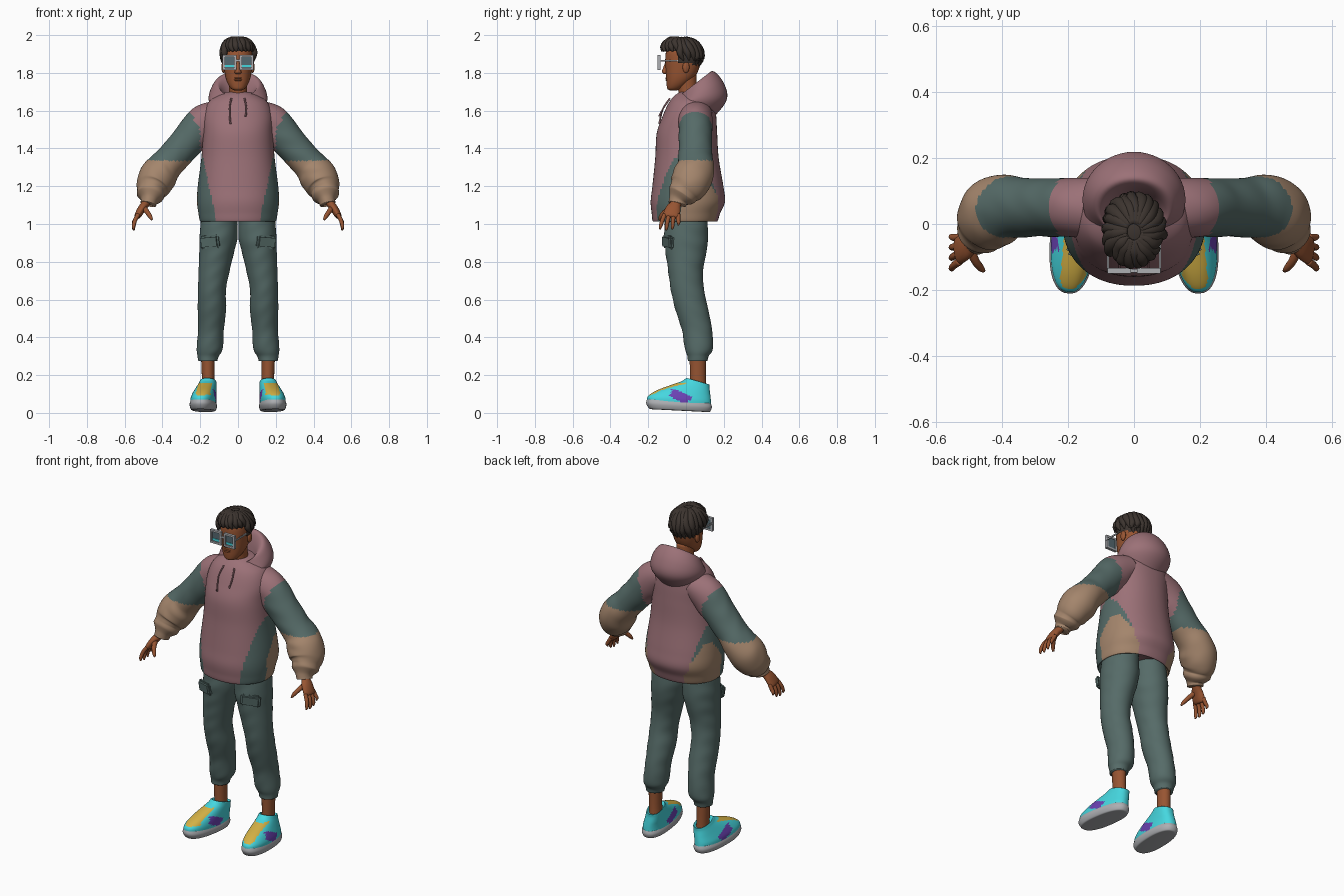
import bpy, bmesh, math, random
from mathutils import Vector, Matrix

random.seed(4)
start_cube = bpy.data.objects.get("Cube")
if start_cube:
    bpy.data.objects.remove(start_cube, do_unlink=True)


def material(name, *rgb):
    mat = bpy.data.materials.new(name)
    mat.use_nodes = True
    mat.diffuse_color = (*rgb, 1)
    mat.node_tree.nodes["Principled BSDF"].inputs["Base Color"].default_value = (*rgb, 1)
    return mat


PINK = material("dusty pink", .33, .165, .185)
TEAL = material("grey teal", .092, .147, .138)
TAN = material("tan", .37, .235, .15)
SKIN = material("brown skin", .31, .09, .032)
HAIR = material("dark hair", .045, .034, .028)
CYAN = material("cyan", .06, .68, .74)
YELLOW = material("yellow", .66, .44, .06)
PURPLE = material("purple", .15, .055, .46)
GREY = material("light grey", .42, .43, .45)
LENS = material("dark lens", .09, .14, .16)
SIDES = (("left", 1), ("right", -1))


def finish(name, bm, mats, rule=None, smooth=True):
    mesh = bpy.data.meshes.new(name)
    bm.normal_update()
    for face in bm.faces:
        face.smooth = smooth
        if rule:
            face.material_index = rule(face.calc_center_median())
    bm.to_mesh(mesh)
    bm.free()
    for mat in mats:
        mesh.materials.append(mat)
    obj = bpy.data.objects.new(name, mesh)
    bpy.context.collection.objects.link(obj)
    return obj


def spline(rows, steps):
    """Catmull-Rom interpolation of rows of numbers."""
    out = []
    last = len(rows) - 1
    for i in range(last):
        a, b, c, d = (rows[max(0, min(last, i + k))] for k in (-1, 0, 1, 2))
        for j in range(steps):
            t = j / steps
            out.append([q + .5 * t * (r - p + t * (2*p - 5*q + 4*r - s + t * (3*(q - r) + s - p)))
                        for p, q, r, s in zip(a, b, c, d)])
    return out + [list(rows[-1])]


def loft(name, rows, mats, rule=None, level=False, sides=32, steps=4, power=2, ref=(0, 1, 0),
         folds=0, yaw=None):
    """Skin over elliptical rings: x, y, z, radius, radius and, when level, tilt."""
    rows = spline(rows, steps)
    bm = bmesh.new()
    rings = []
    for i, row in enumerate(rows):
        center = Vector(row[:3])
        if level:
            tilt = row[5] if len(row) > 5 else 0
            u, v = Vector((1, 0, 0)), Vector((0, math.cos(tilt), math.sin(tilt)))
        else:
            t = Vector(rows[min(i + 1, len(rows) - 1)][:3]) - Vector(rows[max(i - 1, 0)][:3])
            u = Vector(ref).cross(t).normalized()
            v = t.cross(u).normalized()
        ring = []
        for k in range(sides):
            a = math.tau * k / sides
            c, s = math.cos(a), math.sin(a)
            c, s = (math.copysign(abs(w) ** (2 / power), w) for w in (c, s))
            wave = 1 + folds * math.sin(center.z * 70 + 2 * math.sin(a * 2)) * (1 + math.sin(a * 3))
            ring.append(bm.verts.new(center + (u * c * row[3] + v * s * row[4]) * wave))
        rings.append(ring)
    for low, high in zip(rings, rings[1:]):
        for k in range(sides):
            n = (k + 1) % sides
            bm.faces.new((low[k], low[n], high[n], high[k]))
    bm.faces.new(rings[0][::-1])
    bm.faces.new(rings[-1])
    obj = finish(name, bm, mats, rule)
    if yaw:
        pivot = Matrix.Translation(yaw[1])
        obj.data.transform(pivot @ Matrix.Rotation(yaw[0], 4, "Z") @ pivot.inverted())
    return obj


def mirrored(rows, s):
    return [(row[0] * s, *row[1:]) for row in rows]


def ball(name, center, size, mat, cut=None):
    bm = bmesh.new()
    bmesh.ops.create_uvsphere(bm, u_segments=32, v_segments=20, radius=1)
    bm.transform(Matrix.Translation(center) @ Matrix.Diagonal((*size, 1)))
    if cut:
        bmesh.ops.delete(bm, geom=[v for v in bm.verts if cut(v.co)], context="VERTS")
    return finish(name, bm, [mat])


def box(name, center, size, mat, bevel=0):
    bm = bmesh.new()
    bmesh.ops.create_cube(bm, size=1)
    bm.transform(Matrix.Translation(center) @ Matrix.Diagonal((*size, 1)))
    if bevel:
        bmesh.ops.bevel(bm, geom=bm.edges[:], offset=bevel, segments=2, affect="EDGES")
    return finish(name, bm, [mat], smooth=False)


# Hoodie body with teal side panels and tan lower patches
def body_colour(p):
    if abs(p.x) > .1 and p.z < 1.25 - 1.5 * max(0, abs(p.y - .07) - .03) and abs(p.y - .07) < .1:
        return 2
    return int(p.z < 1.46 and abs(p.x) > .115 + (p.z - 1.02) * .21)


loft("hoodie_body", [
    (0, 0, 1.06, .17, .14), (0, -.005, 1.012, .198, .168), (0, 0, 1.06, .21, .182),
    (0, .01, 1.12, .217, .197), (0, .01, 1.2, .213, .188), (0, .005, 1.35, .194, .168),
    (0, .005, 1.48, .185, .16), (0, .018, 1.57, .184, .142), (0, .03, 1.64, .16, .122),
    (0, .035, 1.68, .11, .095), (0, .03, 1.7, .06, .06)],
    [PINK, TEAL, TAN], body_colour, level=True, sides=96, steps=8, power=2.2)

# Hood resting on the shoulders, open at the neck
loft("hood", [
    (0, .045, 1.585, .12, .11, -.1), (0, .07, 1.645, .153, .147, .1),
    (0, .072, 1.69, .152, .14, .4), (0, .058, 1.735, .128, .118, .62),
    (0, .042, 1.738, .106, .104, .65), (0, .025, 1.7, .086, .088, .5),
    (0, .015, 1.63, .07, .07, .2)], [PINK], level=True, sides=48, steps=6)

for side, s in SIDES:
    length = 1.53 if s < 0 else 1.57
    loft(side + "_drawstring", [(s * .035, -.085, 1.665, .005, .005), (s * .045, -.122, 1.61, .004, .004),
                                (s * .04, -.142, length, .005, .005)], [PINK], sides=8)

    # Puffed sleeves
    def sleeve_colour(p):
        if abs(p.x) < .2 + .6 * max(0, p.z - 1.5):
            return 0
        return 2 if p.z < 1.335 + .02 * (abs(p.x) - .36) else 1

    loft(side + "_sleeve", mirrored([
        (.1, .05, 1.58, .08, .09), (.18, .05, 1.53, .1, .09), (.26, .05, 1.445, .09, .088),
        (.34, .05, 1.355, .085, .09), (.39, .05, 1.3, .09, .1), (.425, .035, 1.25, .1, .107),
        (.45, .01, 1.2, .09, .1), (.46, -.01, 1.172, .074, .083), (.464, -.025, 1.15, .072, .076),
        (.47, -.04, 1.125, .046, .052), (.475, -.046, 1.105, .042, .047)], s),
        [PINK, TEAL, TAN], sleeve_colour, sides=64, steps=8, folds=.008)

    # Hands
    loft(side + "_palm", mirrored([
        (.468, -.035, 1.15, .026, .03), (.488, -.052, 1.11, .022, .028),
        (.51, -.068, 1.08, .021, .04), (.53, -.078, 1.045, .018, .044),
        (.535, -.08, 1.035, .01, .035)], s), [SKIN], sides=20)
    for i, finger in enumerate(("index", "middle", "ring", "little")):
        y = -.113 + .024 * i
        tip = (.972, .966, .972, .992)[i]
        loft(f"{side}_{finger}_finger", mirrored([
            (.528, y, 1.05, .011, .012), (.545, y - .012 + .004 * i, 1.02, .011, .011),
            (.553, y - .022 + .008 * i, tip + .015, .009, .009),
            (.55, y - .024 + .008 * i, tip, .004, .004)], s), [SKIN], sides=12)
    loft(side + "_thumb", mirrored([
        (.497, -.075, 1.085, .015, .015), (.482, -.11, 1.065, .013, .013),
        (.465, -.133, 1.04, .011, .011), (.455, -.142, 1.022, .005, .005)], s), [SKIN], sides=12)

    # Trousers and pocket flaps
    loft(side + "_trouser_leg", mirrored([
        (.16, .062, .275, .05, .052), (.158, .064, .3, .056, .056), (.15, .068, .34, .069, .074),
        (.143, .058, .44, .068, .08), (.138, .03, .55, .075, .087), (.138, .008, .65, .074, .088),
        (.127, -.002, .75, .082, .092), (.113, 0, .85, .092, .108), (.104, 0, .92, .1, .116),
        (.1, 0, 1, .098, .114), (.095, 0, 1.07, .09, .105)], s),
        [TEAL], level=True, sides=40, steps=6, folds=.007)
    flap = box(side + "_pocket_flap", (0, 0, 0), (.11, .03, .07), TEAL, .01)
    flap.location = (s * .15, -.095, .905)
    flap.rotation_euler = (.1, s * .08, s * .42)

    # Ankles and running shoes
    loft(side + "_ankle", mirrored([
        (.155, .065, .1, .036, .045), (.158, .063, .18, .033, .042), (.16, .062, .3, .036, .043)], s),
        [SKIN], level=True, sides=20)

    def shoe_colour(p):
        across = abs(abs(p.x) - .165)
        if across < .038 and p.z > .095 and p.y < .005 and p.z < .158:
            return 1
        if p.z < .125 and abs(p.y + .03 + .9 * (p.z - .08)) < .035 + .02 * math.sin(p.z * 90):
            return 2
        return 0

    turn = (s * .09, Vector((s * .165, .06, 0)))
    loft(side + "_shoe_sole", mirrored([
        (.175, -.035, .012, .052, .15, -.05), (.175, -.035, .016, .063, .163, -.05),
        (.175, -.038, .04, .07, .175, -.06), (.175, -.038, .062, .064, .17, -.07)], s),
        [GREY], level=True, sides=48, power=2.4, yaw=turn)
    loft(side + "_shoe_upper", mirrored([
        (.175, -.038, .05, .066, .171, -.07), (.174, -.036, .075, .066, .168, -.08),
        (.17, -.015, .1, .061, .146, -.12), (.165, .022, .125, .054, .108, -.2),
        (.16, .052, .15, .047, .075, -.25), (.158, .064, .167, .042, .063, -.28),
        (.158, .064, .155, .034, .05, -.25)], s),
        [CYAN, YELLOW, PURPLE], shoe_colour, level=True, sides=64, steps=6, power=2.3, yaw=turn)

# Head, neck and face
loft("neck", [(0, .02, 1.6, .055, .055), (0, .01, 1.7, .048, .05), (0, 0, 1.79, .05, .055)],
     [SKIN], level=True)
loft("head", [
    (0, -.066, 1.708, .02, .022), (0, -.062, 1.716, .036, .037), (0, -.047, 1.74, .053, .056),
    (0, -.03, 1.775, .066, .075), (0, -.02, 1.82, .073, .088), (0, -.016, 1.87, .077, .094),
    (0, -.015, 1.92, .074, .088), (0, -.015, 1.965, .045, .055)], [SKIN], level=True, power=2.2)
loft("nose", [(0, -.1, 1.86, .008, .008), (0, -.108, 1.825, .012, .014), (0, -.111, 1.803, .018, .016),
              (0, -.105, 1.793, .01, .008)], [SKIN], level=True, sides=16)
for lip, z in (("upper_lip", 1.772), ("lower_lip", 1.762)):
    ball(lip, (0, -.098, z), (.023, .011, .006), SKIN)
for side, s in SIDES:
    ball(side + "_ear", (s * .077, 0, 1.83), (.011, .018, .03), SKIN)


# Hair cap with swept locks
def off_hairline(p):
    return p.z < (1.905 if p.y < -.06 else 1.84 if p.y < .02 else 1.775)


ball("hair_cap", (0, -.022, 1.885), (.089, .107, .102), HAIR, off_hairline)
for i in range(22):
    a = math.tau * i / 22
    front = -math.sin(a)
    end = -.55 if front < -.5 else -.2 if front < .35 else .3
    path = []
    for k in range(5):
        t = k / 4
        e = 1.35 + (end - 1.35) * t
        twist = a + .35 * t + random.uniform(-.06, .06)
        grow = 1 + .1 * math.sin(t * 3) * max(0, front)
        radius = (.012, .019, .02, .016, .004)[k] * random.uniform(.9, 1.15)
        path.append((.086 * grow * math.cos(e) * math.cos(twist),
                     -.024 + .108 * grow * math.cos(e) * math.sin(twist),
                     1.885 + .098 * math.sin(e), radius, radius))
    loft(f"hair_lock_{i + 1}", path, [HAIR], sides=10, ref=(.2, .1, 1))

# Square glasses
for side, s in SIDES:
    for edge, z in (("top", 1.889), ("bottom", 1.821)):
        box(f"{side}_frame_{edge}", (s * .045, -.142, z), (.072, .016, .011), GREY)
    for edge, x in (("inner", .0145), ("outer", .0755)):
        box(f"{side}_frame_{edge}", (s * x, -.142, 1.855), (.011, .016, .07), GREY)
    box(side + "_lens", (s * .045, -.139, 1.855), (.056, .006, .064), LENS)
    box(side + "_lens_stripe", (s * .045, -.143, 1.837), (.05, .003, .012), CYAN)
    box(side + "_temple_arm", (s * .079, -.07, 1.865), (.005, .145, .009), GREY)
box("glasses_bridge", (0, -.142, 1.865), (.024, .01, .01), GREY)
